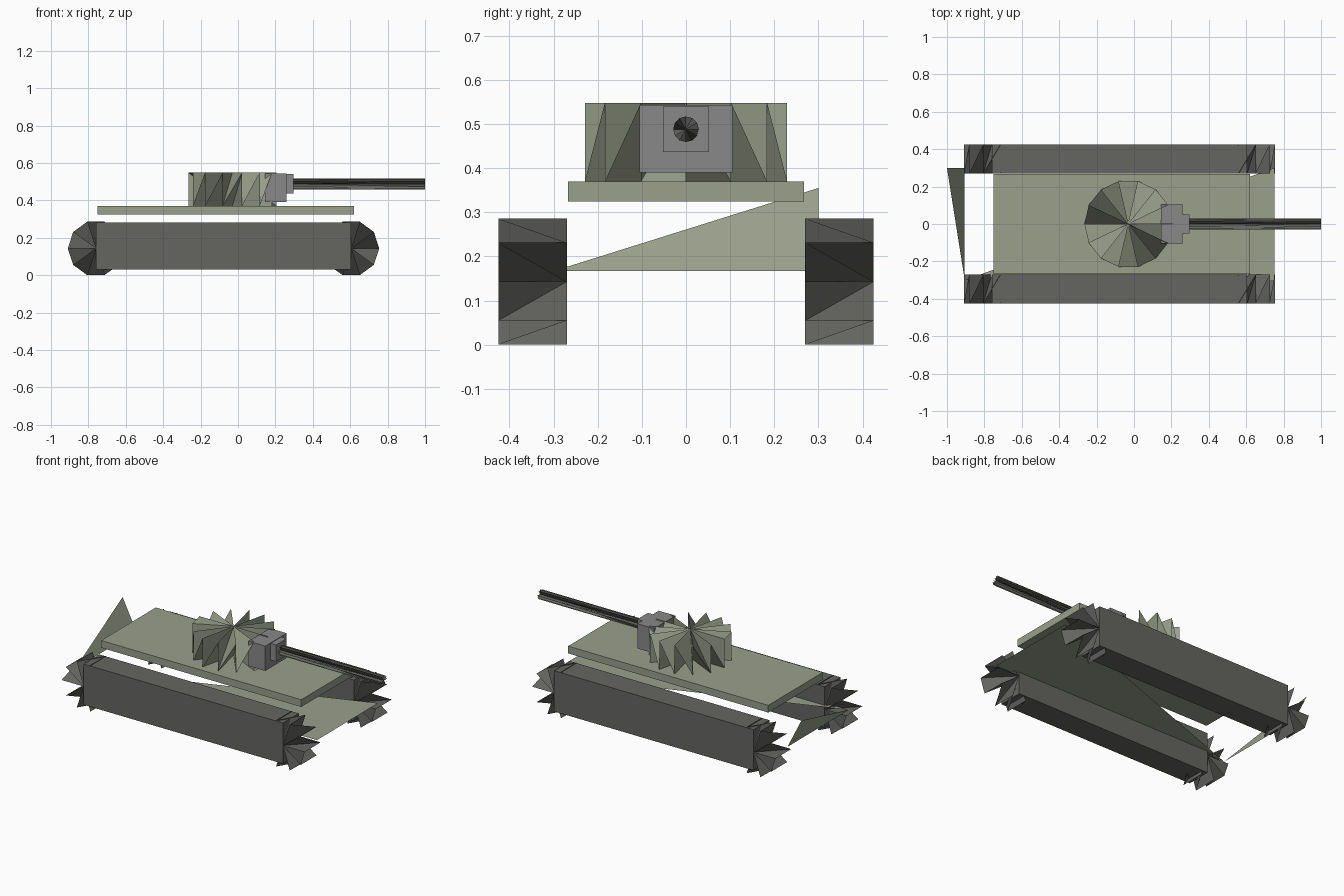
import bpy, bmesh
from math import sin, cos, tau
from mathutils import Vector

if "Cube" in bpy.data.objects:
    bpy.data.objects.remove(bpy.data.objects["Cube"])


def material(name, colour):
    m = bpy.data.materials.new(name)
    m.diffuse_color = (*colour, 1)
    m.use_nodes = True
    m.node_tree.nodes["Principled BSDF"].inputs["Base Color"].default_value = m.diffuse_color
    return m


olive = material("olive", (0.32, 0.35, 0.26))
dark = material("dark_grey", (0.13, 0.13, 0.12))
grey = material("mid_grey", (0.25, 0.25, 0.25))


def mesh_object(name, verts, faces, mat):
    me = bpy.data.meshes.new(name)
    me.from_pydata(verts, [], faces)
    me.materials.append(mat)
    ob = bpy.data.objects.new(name, me)
    bpy.context.collection.objects.link(ob)
    return ob


def box(name, lo, hi, mat):
    lo, hi = Vector(lo), Vector(hi)
    bpy.ops.mesh.primitive_cube_add(size=1, location=(lo + hi) / 2)
    ob = bpy.context.object
    ob.name = name
    ob.scale = hi - lo
    ob.data.materials.append(mat)


def pleated_drum(name, base, axis, u, v, radius, length, n, mat):
    """Drum whose rim zigzags between its two ends, fanned to both centres."""
    base, axis, u, v = map(Vector, (base, axis, u, v))
    verts = [base, base + axis * length]
    for i in range(n):
        a = tau * i / n
        low = base + (u * cos(a) + v * sin(a)) * radius
        high = low + axis * length
        verts += [low, high] if sin(a) > -1e-6 else [high, low]
    m = 2 * n
    faces = []
    for k in range(m):
        p, q = 2 + k, 2 + (k + 1) % m
        faces += [(1, p, q), (0, q, p)]
    mesh_object(name, verts, faces, mat)


X, Y, Z = (1, 0, 0), (0, 1, 0), (0, 0, 1)

# Tracks with pleated drums at both ends
for side, y0 in (("right", -0.425), ("left", 0.27)):
    box("track_" + side, (-0.76, y0, 0.03), (0.605, y0 + 0.155, 0.282), dark)
    for end, x in (("rear", -0.76), ("front", 0.605)):
        pleated_drum(f"track_drum_{end}_{side}", (x, y0, 0.143), Y, X, Z,
                     0.15, 0.155, 10, dark)

# Open lower hull: a floor panel and a raked tail panel
mesh_object("hull_floor", [(0.75, -0.3, 0.167), (0.75, 0.3, 0.167), (-0.905, -0.3, 0.167)],
            [(0, 1, 2)], olive)
mesh_object("hull_tail", [(-0.905, -0.3, 0.167), (-0.905, 0.3, 0.167), (-1.0, 0.3, 0.355)],
            [(0, 1, 2)], olive)

# Deck and turret
box("deck", (-0.75, -0.267, 0.325), (0.62, 0.267, 0.37), olive)
pleated_drum("turret", (-0.03, 0, 0.37), Z, X, Y, 0.235, 0.178, 14, olive)

# Gun mount and barrel
box("gun_mount", (0.145, -0.105, 0.39), (0.26, 0.105, 0.543), grey)
box("barrel_collar", (0.26, -0.052, 0.437), (0.297, 0.052, 0.54), grey)
pleated_drum("barrel", (0.28, 0, 0.488), X, Y, Z, 0.029, 0.72, 12, dark)
